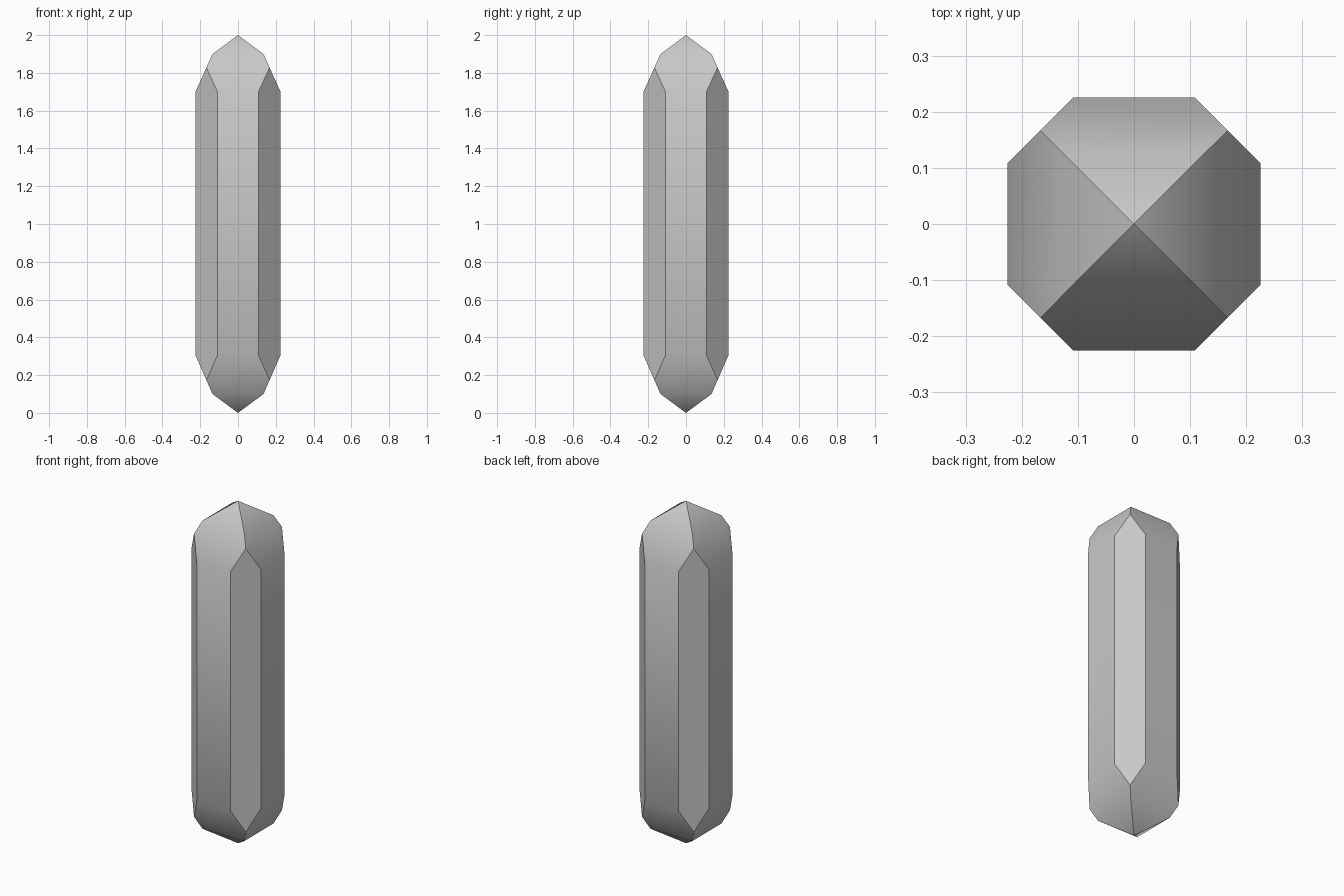
import bpy
import bmesh
from math import radians
from mathutils import Vector

cube = bpy.data.objects.get("Cube")
if cube:
    bpy.data.objects.remove(cube, do_unlink=True)

# Half width and height of each square ring, from bottom to top
RINGS = [(0.135, 0.10), (0.225, 0.305), (0.225, 1.70), (0.135, 1.90)]
CORNERS = [(-1, -1), (1, -1), (1, 1), (-1, 1)]
CHAMFER = 0.167  # where the corner cuts cross the diagonals

grey = bpy.data.materials.new("stone_grey")
grey.use_nodes = True
color = (0.58, 0.58, 0.58, 1)
grey.diffuse_color = color
grey.node_tree.nodes["Principled BSDF"].inputs["Base Color"].default_value = color

# Square shaft with stepped, pointed ends
bm = bmesh.new()
rings = [[bm.verts.new((w * x, w * y, z)) for x, y in CORNERS] for w, z in RINGS]
bottom = bm.verts.new((0, 0, 0))
top = bm.verts.new((0, 0, 2))
for i in range(4):
    j = (i + 1) % 4
    for low, high in zip(rings, rings[1:]):
        bm.faces.new((low[i], low[j], high[j], high[i]))
    bm.faces.new((bottom, rings[0][j], rings[0][i]))
    bm.faces.new((top, rings[-1][i], rings[-1][j]))

# Slice off the four upright corners and close each cut with one flat face
for x, y in CORNERS:
    bmesh.ops.bisect_plane(
        bm, geom=bm.verts[:] + bm.edges[:] + bm.faces[:], dist=1e-5,
        plane_co=Vector((x, y, 0)) * CHAMFER, plane_no=Vector((x, y, 0)).normalized(),
        clear_outer=True)
    bmesh.ops.holes_fill(bm, edges=[e for e in bm.edges if e.is_boundary], sides=0)
bmesh.ops.recalc_face_normals(bm, faces=bm.faces[:])

mesh = bpy.data.meshes.new("crystal_shaft")
bm.to_mesh(mesh)
bm.free()
mesh.materials.append(grey)
crystal = bpy.data.objects.new("crystal_shaft", mesh)
bpy.context.collection.objects.link(crystal)

# Smooth along the shaft and tips, crisp along the corners
bpy.ops.object.select_all(action="DESELECT")
crystal.select_set(True)
bpy.context.view_layer.objects.active = crystal
bpy.ops.object.shade_smooth_by_angle(angle=radians(31))
